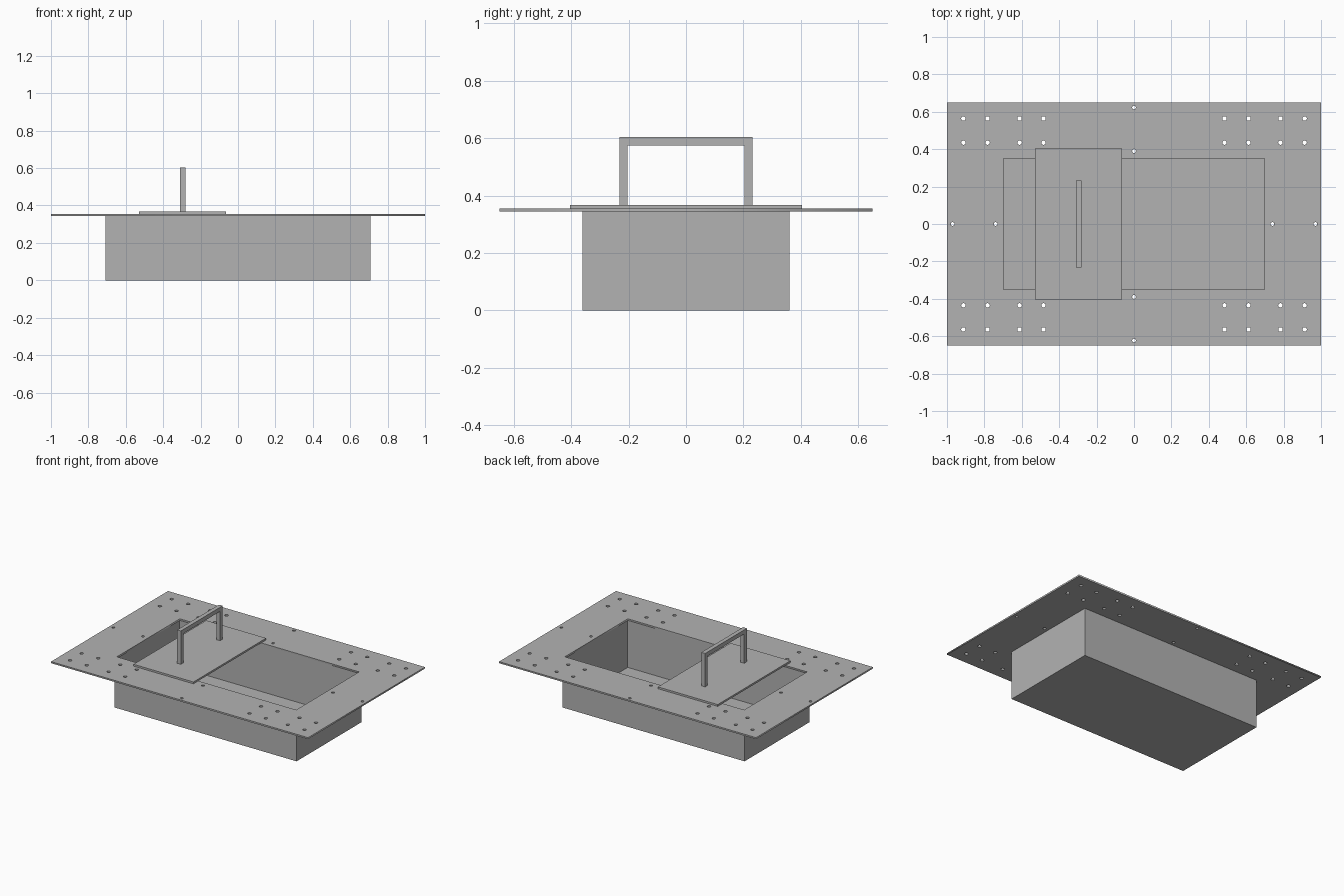
import bpy, bmesh, math
from mathutils import Matrix

cube = bpy.data.objects.get("Cube")
if cube:
    bpy.data.objects.remove(cube, do_unlink=True)

grey = bpy.data.materials.new("steel grey")
grey.use_nodes = True
colour = (0.45, 0.45, 0.45, 1)
grey.diffuse_color = colour
grey.node_tree.nodes["Principled BSDF"].inputs["Base Color"].default_value = colour

FLANGE_LOW, FLANGE_TOP, LID_TOP = 0.344, 0.355, 0.368


def finish(name, bm):
    bmesh.ops.recalc_face_normals(bm, faces=bm.faces)
    mesh = bpy.data.meshes.new(name)
    bm.to_mesh(mesh)
    bm.free()
    mesh.materials.append(grey)
    obj = bpy.data.objects.new(name, mesh)
    bpy.context.collection.objects.link(obj)
    return obj


def box(x0, x1, y0, y1, z0, z1):
    bm = bmesh.new()
    place = Matrix.Translation(((x0 + x1) / 2, (y0 + y1) / 2, (z0 + z1) / 2))
    size = Matrix.Diagonal((x1 - x0, y1 - y0, z1 - z0, 1))
    bmesh.ops.create_cube(bm, size=1, matrix=place @ size)
    return bm


def rectangle(x, y):
    return [(-x, -y), (x, -y), (x, y), (-x, y)]


def circle(x, y, r, sides=16):
    steps = [2 * math.pi * i / sides for i in range(sides)]
    return [(x + r * math.cos(a), y + r * math.sin(a)) for a in steps]


# Flange: a thin sheet with the basin opening and the bolt holes
loops = [rectangle(1, 0.65), rectangle(0.698, 0.35)]
for side in (-1, 1):
    for x in (0.484, 0.612, 0.783, 0.912):
        for y in (0.435, 0.564):
            loops += [circle(side * x, y, 0.012), circle(side * x, -y, 0.012)]
    loops += [circle(side * x, 0, 0.01) for x in (0.74, 0.97)]
    loops += [circle(0, side * y, 0.01) for y in (0.39, 0.623)]

outline = bpy.data.curves.new("flange_outline", "CURVE")
outline.dimensions = "2D"
outline.fill_mode = "BOTH"
outline.extrude = (FLANGE_TOP - FLANGE_LOW) / 2
for loop in loops:
    spline = outline.splines.new("POLY")
    spline.points.add(len(loop) - 1)
    for point, (x, y) in zip(spline.points, loop):
        point.co = (x, y, 0, 1)
    spline.use_cyclic_u = True
sheet = bpy.data.objects.new("flange_outline", outline)
bm = bmesh.new()
bm.from_mesh(sheet.to_mesh())
sheet.to_mesh_clear()
bpy.data.objects.remove(sheet)
bpy.data.curves.remove(outline)
bmesh.ops.remove_doubles(bm, verts=bm.verts, dist=0.0001)
bmesh.ops.translate(bm, verts=bm.verts, vec=(0, 0, (FLANGE_LOW + FLANGE_TOP) / 2))
finish("flange", bm)

# Basin: an open box with thin walls and floor
WALL = 0.011
bm = box(-0.709, 0.709, -0.361, 0.361, 0, FLANGE_LOW)
bm.normal_update()
top = max(bm.faces, key=lambda f: f.calc_center_median().z)
bmesh.ops.inset_region(bm, faces=[top], thickness=WALL)
well = bmesh.ops.extrude_face_region(bm, geom=[top])["geom"]
bmesh.ops.translate(bm, vec=(0, 0, WALL - FLANGE_LOW),
                    verts=[v for v in well if isinstance(v, bmesh.types.BMVert)])
if top.is_valid:
    bmesh.ops.delete(bm, geom=[top], context="FACES_ONLY")
finish("basin", bm)

# Sliding cover plate resting on the flange
finish("cover_plate", box(-0.53, -0.064, -0.404, 0.404, FLANGE_TOP, LID_TOP))

# Handle: a square-section arch
BAR, HALF, HEIGHT = 0.029, 0.232, 0.603
arch = [(-HALF, LID_TOP), (-HALF, HEIGHT), (HALF, HEIGHT), (HALF, LID_TOP),
        (HALF - BAR, LID_TOP), (HALF - BAR, HEIGHT - BAR),
        (BAR - HALF, HEIGHT - BAR), (BAR - HALF, LID_TOP)]
bm = bmesh.new()
face = bm.faces.new([bm.verts.new((-0.311, y, z)) for y, z in arch])
bar = bmesh.ops.extrude_face_region(bm, geom=[face])["geom"]
bmesh.ops.translate(bm, vec=(BAR, 0, 0),
                    verts=[v for v in bar if isinstance(v, bmesh.types.BMVert)])
finish("handle", bm)
